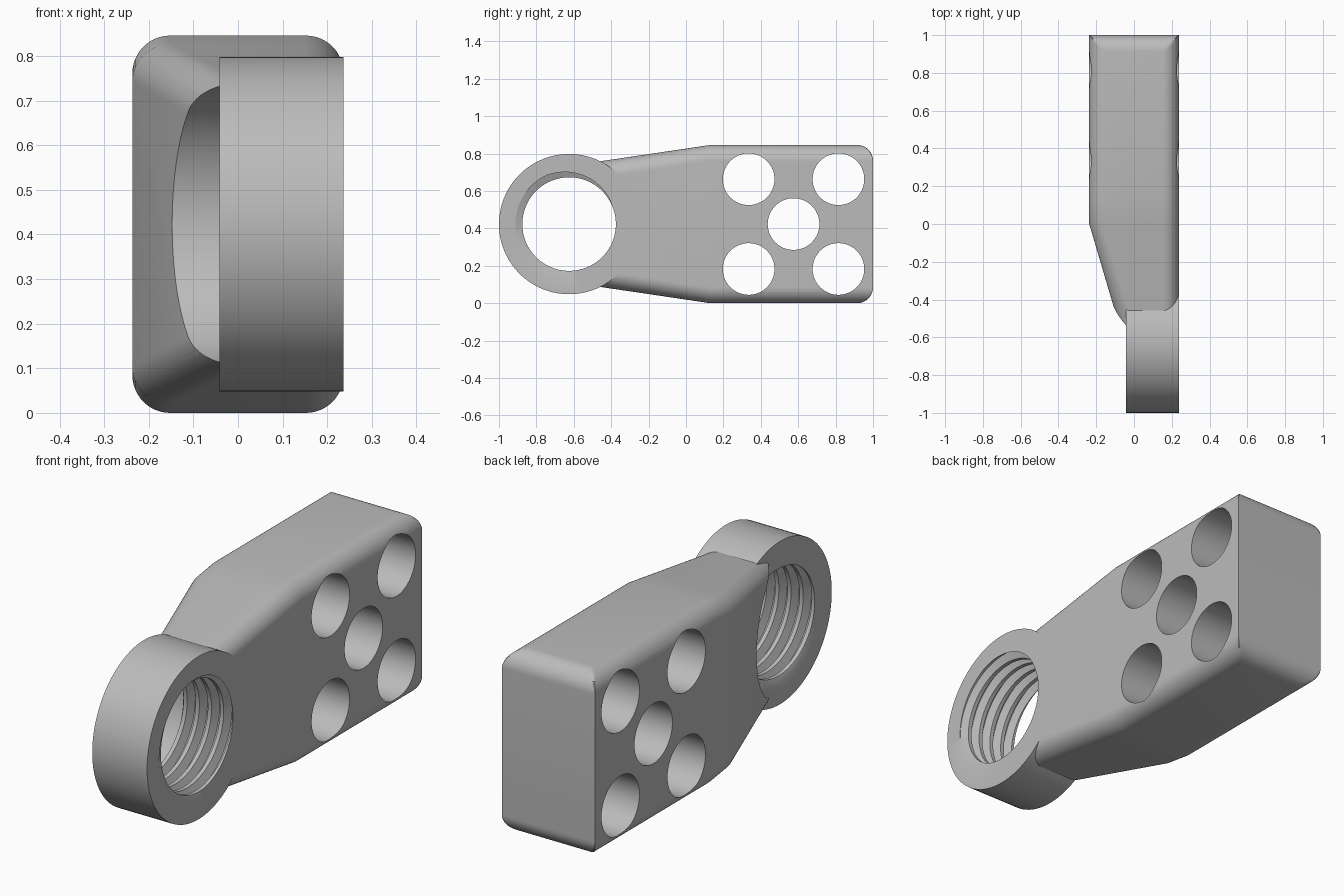
import bpy, bmesh, math

cube = bpy.data.objects.get("Cube")
if cube:
    bpy.data.objects.remove(cube)

HALF, TOP, FILLET = 0.237, 0.846, 0.085
EYE_Y, EYE_Z, EYE_R = -0.625, 0.423, 0.375
RING_X = -0.042
SEG = 96

steel = bpy.data.materials.new("grey steel")
steel.use_nodes = True
GREY = (0.5, 0.5, 0.5, 1)
steel.diffuse_color = GREY
steel.node_tree.nodes["Principled BSDF"].inputs["Base Color"].default_value = GREY


def make_object(name, bm):
    bmesh.ops.recalc_face_normals(bm, faces=bm.faces)
    mesh = bpy.data.meshes.new(name)
    bm.to_mesh(mesh)
    bm.free()
    mesh.materials.append(steel)
    obj = bpy.data.objects.new(name, mesh)
    bpy.context.collection.objects.link(obj)
    return obj


def smooth(obj):
    bpy.ops.object.select_all(action="DESELECT")
    obj.select_set(True)
    bpy.context.view_layer.objects.active = obj
    bpy.ops.object.shade_smooth_by_angle(angle=math.radians(28))


# Body: rounded rectangles lofted along y, with a rounded far end
ARC = 12


def section(y):
    left = -HALF + max(0, -y) * 0.295
    height = TOP / 2 - max(0, 0.13 - y) * 0.148
    reach = max(0, y - (1 - FILLET))
    cap = height - FILLET + math.sqrt(max(0, FILLET ** 2 - reach ** 2))
    points = []
    for corner in range(4):
        sx = 1 if corner in (0, 3) else -1
        sz = 1 if corner < 2 else -1
        cx = HALF - FILLET if sx > 0 else left + FILLET
        for i in range(ARC + 1):
            a = math.pi / 2 * (corner + i / ARC)
            x = cx + FILLET * math.cos(a)
            z = sz * (height - FILLET) + FILLET * math.sin(a)
            points.append((x, y, TOP / 2 + max(-cap, min(cap, z))))
    return points


bm = bmesh.new()
stations = [EYE_Y, 0, 0.13]
stations += [1 - FILLET + FILLET * math.sin(math.pi / 2 * i / ARC) for i in range(ARC + 1)]
rows = [[bm.verts.new(p) for p in section(y)] for y in stations]
for a, b in zip(rows, rows[1:]):
    for i in range(len(a)):
        j = (i + 1) % len(a)
        bm.faces.new((a[i], a[j], b[j], b[i]))
bm.faces.new(rows[0])
bm.faces.new(rows[-1])
bmesh.ops.remove_doubles(bm, verts=bm.verts, dist=1e-5)
body = make_object("body", bm)


# Cutters: round holes, clearance beside the eye, seat for the ring
def cut(name, y, z, radius, x0, x1):
    tool = bmesh.new()
    ends = []
    for x in (x0, x1):
        ends.append([tool.verts.new((x, y + radius * math.cos(math.tau * i / SEG),
                                     z + radius * math.sin(math.tau * i / SEG)))
                     for i in range(SEG)])
        tool.faces.new(ends[-1])
    for i in range(SEG):
        j = (i + 1) % SEG
        tool.faces.new((ends[0][i], ends[0][j], ends[1][j], ends[1][i]))
    cutter = make_object(name, tool)
    mod = body.modifiers.new(name, "BOOLEAN")
    mod.operation = "DIFFERENCE"
    mod.solver = "EXACT"
    mod.object = cutter
    bpy.context.view_layer.objects.active = body
    bpy.ops.object.modifier_apply(modifier=name)
    bpy.data.objects.remove(cutter)


for dy, dz in ((-1, -1), (-1, 1), (0, 0), (1, -1), (1, 1)):
    cut("hole", 0.575 + dy * 0.24, EYE_Z + dz * 0.24, 0.138, -1, 1)
cut("clearance", EYE_Y, EYE_Z, 0.322, -1, 1)
cut("seat", EYE_Y, EYE_Z, EYE_R - 0.001, RING_X + 0.001, 1)
smooth(body)

# Threaded ring: helical groove swept round the bore
PITCH, MINOR, DEPTH = 0.062, 0.25, 0.037
START = math.radians(150)
PROFILE = [(0, 0), (0.2, 0), (0.45, 1), (0.65, 1), (0.9, 0)]
CREST = 0.55


def groove(u):
    u %= 1
    for (a, da), (b, db) in zip(PROFILE, PROFILE[1:] + [(1, 0)]):
        if u <= b:
            return MINOR + DEPTH * (da + (db - da) * (u - a) / (b - a))
    return MINOR


bm = bmesh.new()
columns = []
for s in range(SEG + 1):
    theta = math.tau * s / SEG
    turn = (theta - START) / math.tau
    c, d = math.cos(theta), math.sin(theta)
    column = [bm.verts.new((RING_X, EYE_Y + EYE_R * c, EYE_Z + EYE_R * d))]
    for n in range(-7, 3):
        for b, _ in PROFILE:
            x = HALF + PITCH * (n + b - CREST + turn)
            x = max(RING_X, min(HALF, x))
            r = groove((x - HALF) / PITCH - turn + CREST + 1e-7)
            column.append(bm.verts.new((x, EYE_Y + r * c, EYE_Z + r * d)))
    column.append(bm.verts.new((HALF, EYE_Y + EYE_R * c, EYE_Z + EYE_R * d)))
    columns.append(column)
for a, b in zip(columns, columns[1:]):
    for i in range(len(a)):
        j = (i + 1) % len(a)
        bm.faces.new((a[i], a[j], b[j], b[i]))
bmesh.ops.remove_doubles(bm, verts=bm.verts, dist=1e-5)
smooth(make_object("threaded_ring", bm))
